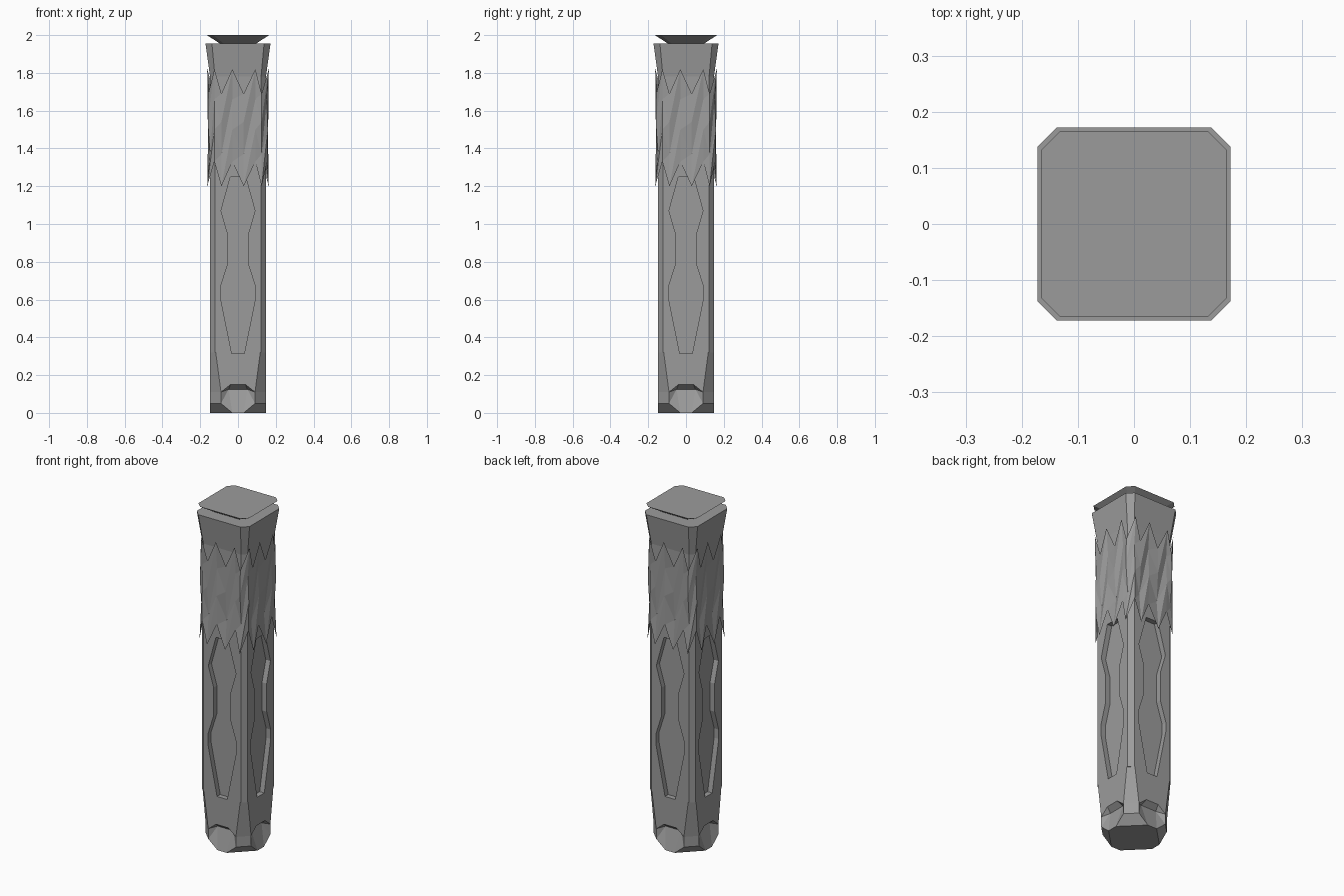
import bpy, bmesh, math
from mathutils import Matrix, Vector

cube = bpy.data.objects.get("Cube")
if cube:
    bpy.data.objects.remove(cube, do_unlink=True)

grey = bpy.data.materials.new("stone_grey")
grey.use_nodes = True
COLOR = (0.33, 0.33, 0.33, 1)
grey.diffuse_color = COLOR
grey.node_tree.nodes["Principled BSDF"].inputs["Base Color"].default_value = COLOR


def finish(bm, name):
    bmesh.ops.remove_doubles(bm, verts=bm.verts, dist=0.0005)
    bmesh.ops.recalc_face_normals(bm, faces=bm.faces)
    mesh = bpy.data.meshes.new(name)
    bm.to_mesh(mesh)
    bm.free()
    mesh.materials.append(grey)
    obj = bpy.data.objects.new(name, mesh)
    bpy.context.collection.objects.link(obj)


def add_face(bm, points, mirror=False):
    """Repeat one front face on all four sides, optionally mirrored in x."""
    for flip in ((1, -1) if mirror else (1,)):
        for k in range(4):
            turn = Matrix.Rotation(k * math.pi / 2, 3, 'Z')
            bm.faces.new([bm.verts.new(turn @ Vector((flip * x, y, z)))
                          for x, y, z in points])


def octagon(half, corner, z):
    pts = [(corner, -half), (half, -corner)]
    return [Matrix.Rotation(k * math.pi / 2, 3, 'Z') @ Vector((x, y, z))
            for k in range(4) for x, y in pts]


def cap(bm, half, corner, z):
    bm.faces.new([bm.verts.new(p) for p in octagon(half, corner, z)])


# Column: half of the front, mirrored and repeated on every side
H, C, RIM_H, RIM_C = 0.148, 0.122, 0.172, 0.138
NECK, RIM, LEDGE = 1.78, 1.955, 0.32
panel = [(0, 1.25), (.04, 1.25), (.09, 1.07), (.055, .95), (.055, .785),
         (.093, .665), (.093, .61), (.033, .315), (0, .315)]
notch = [(0, .15), (.04, .15), (.09, .11)]
outer = [(.118, LEDGE), (C, LEDGE), (C, NECK), (0, NECK)]
bm = bmesh.new()
add_face(bm, [(x, -H, z) for x, z in notch + outer + panel], True)

# Sunken panel floor and walls
deep = -H + 0.03
add_face(bm, [(x, deep, z) for x, z in panel], True)
for (x1, z1), (x2, z2) in zip(panel, panel[1:]):
    add_face(bm, [(x1, -H, z1), (x2, -H, z2), (x2, deep, z2), (x1, deep, z1)], True)

# Foot notch: dark underside and a sloping toe facet
inner = [(0, -H + .03, .125), (.05, -H + .03, .125)]
add_face(bm, [(0, -H, .15), (.04, -H, .15), inner[1], inner[0]], True)
add_face(bm, [(.04, -H, .15), (.09, -H, .11), inner[1]], True)
add_face(bm, [(.09, -H, .11), (.09, -H, .05), inner[1]], True)
add_face(bm, [inner[1], (.09, -H, .05), (.03, -H, 0)], True)
add_face(bm, [inner[0], inner[1], (.03, -H, 0), (0, -H, 0)], True)

# Corner chamfers, from the undercut at the foot to the neck
corners = [(.03, 0), (.09, .05), (.09, .11), (.118, LEDGE), (C, LEDGE), (C, NECK)]
for (c1, z1), (c2, z2) in zip(corners, corners[1:]):
    add_face(bm, [(c1, -H, z1), (H, -c1, z1), (H, -c2, z2), (c2, -H, z2)])

# Flared neck and end caps
add_face(bm, [(0, -H, NECK), (C, -H, NECK), (RIM_C, -RIM_H, RIM), (0, -RIM_H, RIM)], True)
add_face(bm, [(C, -H, NECK), (H, -C, NECK), (RIM_H, -RIM_C, RIM), (RIM_C, -RIM_H, RIM)])
cap(bm, RIM_H, RIM_C, RIM)
cap(bm, H, .03, 0)
finish(bm, "column")

# Top plate: tapered underside below a flat slab
bm = bmesh.new()
low, high = octagon(.095, .075, RIM), octagon(.165, .132, 2.0)
for i in range(8):
    j = (i + 1) % 8
    bm.faces.new([bm.verts.new(p) for p in (low[i], low[j], high[j], high[i])])
cap(bm, .165, .132, 2.0)
cap(bm, .095, .075, RIM)
finish(bm, "top_plate")

# Jagged wrap: zigzag rows, bulging at both ends and at staggered ridges
xs = [-.125, -.088, -.03, .03, .092, .125]
rows = [(1.82, 1.69, .163, .157), (1.66, 1.54, .152, .16),
        (1.50, 1.37, .158, .148), (1.33, 1.20, .155, .163)]


def wrap_point(row, i):
    peak, dip, peak_half, dip_half = rows[row]
    x = xs[i % 6]
    y = -(dip_half if i % 2 else peak_half)
    z = dip if i % 2 else peak
    return Matrix.Rotation((i // 6) * math.pi / 2, 3, 'Z') @ Vector((x, y, z))


bm = bmesh.new()
for row in range(len(rows) - 1):
    for i in range(24):
        a, b = wrap_point(row, i), wrap_point(row, i + 1)
        c, d = wrap_point(row + 1, i + 1), wrap_point(row + 1, i)
        for tri in ((a, d, b), (b, d, c)):
            bm.faces.new([bm.verts.new(p) for p in tri])
finish(bm, "jagged_wrap")
